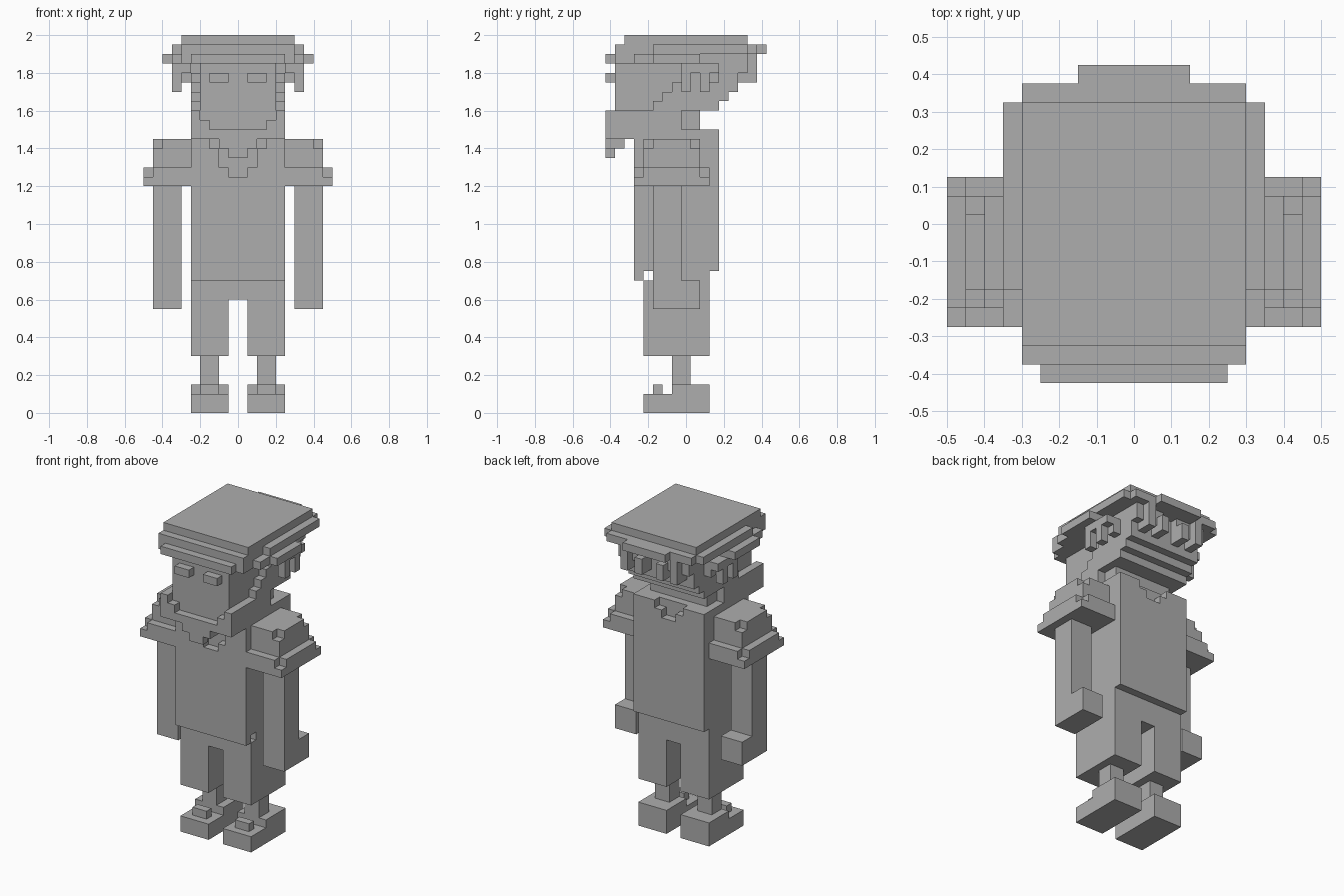
import bpy, bmesh
from mathutils import Vector

cube = bpy.data.objects.get("Cube")
if cube:
    bpy.data.objects.remove(cube, do_unlink=True)

U = 0.05  # size of one block

grey = bpy.data.materials.new("plain grey")
grey.use_nodes = True
colour = (0.42, 0.42, 0.42, 1)
grey.diffuse_color = colour
grey.node_tree.nodes["Principled BSDF"].inputs["Base Color"].default_value = colour


def cells(box):
    x0, x1, y0, y1, z0, z1 = box
    return {(x, y, z) for x in range(x0, x1) for y in range(y0, y1) for z in range(z0, z1)}


def part(name, boxes, cuts=(), flip=False):
    """Join block boxes, carve the cuts, and keep only the outer skin."""
    solid = set().union(*map(cells, boxes)).difference(*map(cells, cuts))
    if flip:
        solid = {(-x - 1, y, z) for x, y, z in solid}
    bm = bmesh.new()
    verts = {}

    def vert(p):
        key = tuple(round(c) for c in p)
        if key not in verts:
            verts[key] = bm.verts.new((key[0] * U, (key[1] - 0.5) * U, key[2] * U))
        return verts[key]

    for c in sorted(solid):
        for axis in range(3):
            for side in (0, 1):
                n = Vector((0, 0, 0))
                n[axis] = 2 * side - 1
                if tuple(round(v) for v in Vector(c) + n) in solid:
                    continue
                a, b = Vector((0, 0, 0)), Vector((0, 0, 0))
                a[(axis + 1) % 3] = 1
                b[(axis + 2) % 3] = 1
                o = Vector(c) + (n if side else n * 0)
                quad = [o, o + a, o + a + b, o + b]
                bm.faces.new([vert(p) for p in (quad if side else quad[::-1])])
    bmesh.ops.dissolve_limit(bm, angle_limit=0.01, verts=bm.verts[:], edges=bm.edges[:])
    mesh = bpy.data.meshes.new(name)
    bm.to_mesh(mesh)
    bm.free()
    mesh.materials.append(grey)
    ob = bpy.data.objects.new(name, mesh)
    bpy.context.collection.objects.link(ob)


def pair(name, boxes, cuts=()):
    part("left_" + name, boxes, cuts)
    part("right_" + name, boxes, cuts, flip=True)


def wide(half, *rest):
    """A box centred across the body."""
    return (-half, half) + rest


# Feet with a small buckle, and ankles
pair("shoe", [(1, 5, -4, 3, 0, 2), (1, 5, -1, 3, 2, 3), (2, 4, -3, -2, 2, 3)])
pair("ankle", [(2, 4, -1, 1, 3, 6)])

# Trousers with a gap between the legs
part("trousers", [wide(5, -4, 3, 6, 14), wide(5, -3, 3, 14, 15)], [wide(1, -4, 3, 6, 12)])

# Shirt with a front flap, shoulder yoke, and stepped necklines
part("shirt",
     [wide(5, -5, 4, 15, 29), wide(5, -5, -4, 14, 15), wide(5, 0, 4, 29, 30)],
     [wide(3, -5, -4, 28, 29), wide(2, -5, -4, 26, 28), wide(1, -5, -4, 25, 26),
      wide(2, 3, 4, 29, 30), wide(1, 3, 4, 28, 29)])

# Arms with hands, and flared sleeves with notched corners
pair("arm", [(6, 9, -3, 0, 11, 24), (6, 9, -3, 2, 11, 14)])
pair("sleeve",
     [(5, 10, -5, 3, 24, 26), (5, 9, -4, 2, 26, 29)],
     [(9, 10, -5, -4, 25, 26), (9, 10, 2, 3, 25, 26),
      (8, 9, -4, -3, 28, 29), (8, 9, 1, 2, 28, 29)])

# Neck and head
part("neck", [wide(4, 0, 2, 30, 32)])
part("head", [wide(4, -7, 0, 29, 37), wide(4, 0, 4, 32, 37)])
pair("eye", [(1, 3, -8, -7, 35, 36)])

# Beard running along the jaw to a stepped point
part("beard",
     [wide(5, -8, -7, 29, 32), (4, 5, -7, 0, 29, 32), (-5, -4, -7, 0, 29, 32),
      wide(2, -8, -6, 28, 29), wide(1, -8, -7, 27, 28)],
     [wide(4, -8, -7, 31, 32), wide(3, -8, -7, 30, 31)])

# Hair: stepped nape and sideburns that climb towards the hat
nape = [wide(5, 0, 4 + i, 32 + i, 33 + i) for i in range(3)] + [wide(5, 1, 6, 35, 38)]
burns = [(4, 5, -3 + i, 1, 32 + i, 33 + i) for i in range(4)]
part("hair", nape + burns + [(-b[1], -b[0]) + b[2:] for b in burns])

# Curls at the sides and back
pair("side_curl",
     [(5, 7, 0, 4, 36, 37), (6, 7, 0, 1, 34, 36), (5, 6, 3, 4, 35, 36), (6, 7, 2, 3, 34, 36)])
pair("back_curl",
     [(1, 5, 6, 7, 36, 38), (1, 2, 6, 8, 35, 37), (3, 4, 6, 8, 35, 38)])

# Flat hat with a tilted, stepped brim
part("hat",
     [wide(6, -6, 7, 39, 40),
      wide(6, -7, 8, 38, 39), wide(7, -3, 7, 38, 39), wide(3, 7, 9, 38, 39),
      wide(5, -8, 2, 37, 38), wide(6, -7, 2, 37, 38),
      wide(7, -5, 2, 37, 38), wide(8, -3, 2, 37, 38)])
